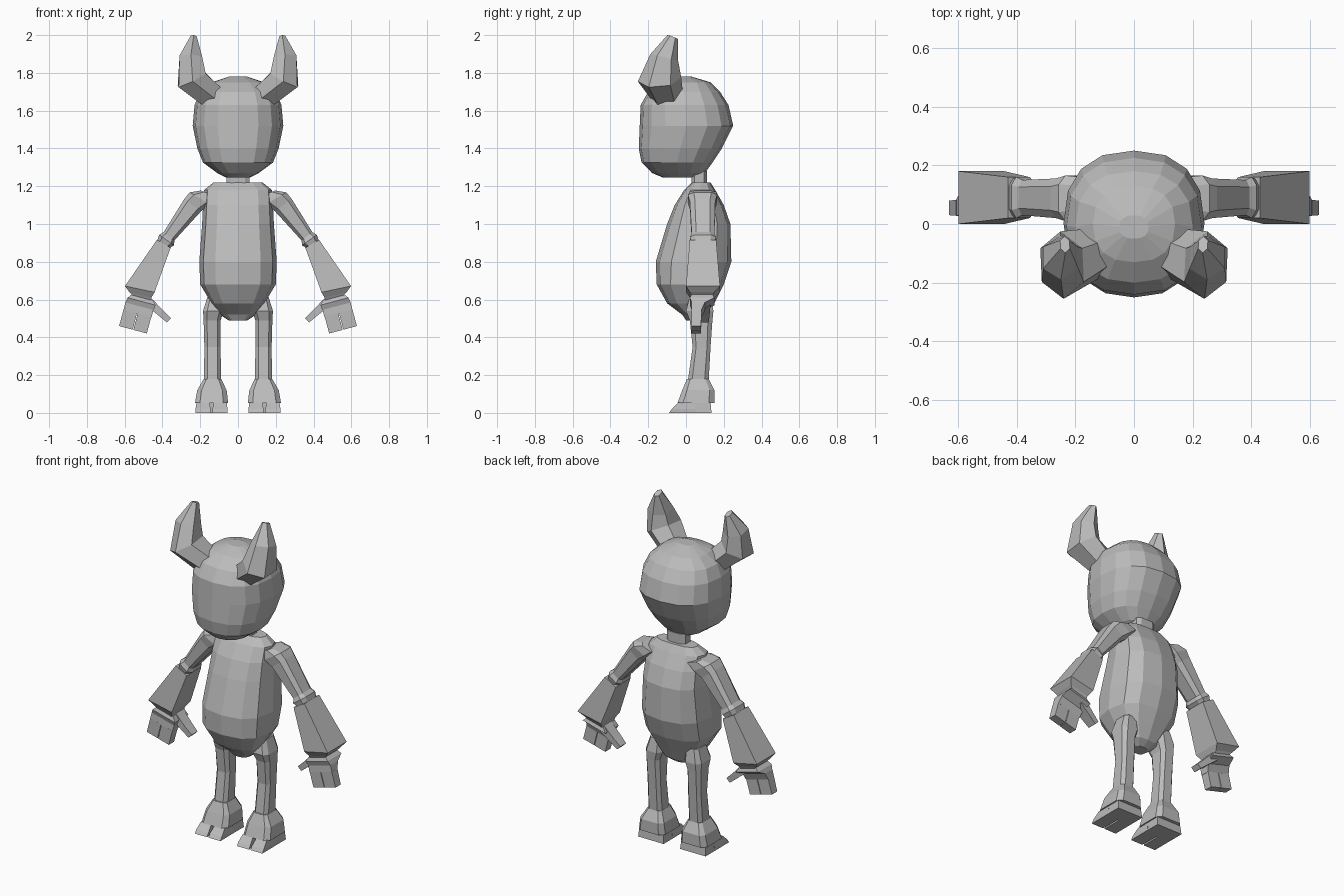
import bpy, bmesh, math
from mathutils import Vector

grey = bpy.data.materials.new("plain grey")
grey.diffuse_color = (0.5, 0.5, 0.5, 1)


def ring(c, u, v, n, p):
    """Super-ellipse outline round c with half axes u and v; p=50 is a box."""
    phase = 0.5 if n <= 8 else 0
    pts = []
    for i in range(n):
        a = 2 * math.pi * (i + phase) / n
        s = [math.copysign(abs(f) ** (2 / p), f) for f in (math.cos(a), math.sin(a))]
        pts.append(s)
    m = max(abs(s[0]) for s in pts)
    return [Vector(c) + Vector(u) * (a / m) + Vector(v) * (b / m) for a, b in pts]


def loft(name, rings, mirror=False):
    bm = bmesh.new()
    loops = [[bm.verts.new(p) for p in r] for r in rings]
    n = len(loops[0])
    for a, b in zip(loops, loops[1:]):
        for i in range(n):
            j = (i + 1) % n
            bm.faces.new((a[i], a[j], b[j], b[i]))
    bm.faces.new(loops[0])
    bm.faces.new(loops[-1])
    bmesh.ops.recalc_face_normals(bm, faces=bm.faces)
    me = bpy.data.meshes.new(name)
    bm.to_mesh(me)
    bm.free()
    me.materials.append(grey)
    ob = bpy.data.objects.new(name, me)
    bpy.context.collection.objects.link(ob)
    if mirror:
        ob.modifiers.new("mirror", 'MIRROR').use_mirror_merge = False


def limb(name, rows, n=8, p=3.5, mirror=True):
    """rows: centre x, z, half width, front y, back y, tilt in degrees"""
    rings = []
    for x, z, hw, yf, yb, t in rows:
        t = math.radians(t)
        rings.append(ring((x, (yf + yb) / 2, z),
                          (hw * math.cos(t), 0, hw * math.sin(t)),
                          (0, (yb - yf) / 2, 0), n, p))
    loft(name, rings, mirror)


def stack(name, rows, n, p):
    """rows: z, half width, front y, back y"""
    limb(name, [(0, z, hw, yf, yb, 0) for z, hw, yf, yb in rows], n, p, False)


# head, neck and body
stack("head", [(1.245, .06, -.12, .04), (1.27, .11, -.18, .10), (1.325, .185, -.235, .14),
               (1.40, .215, -.25, .19), (1.52, .24, -.245, .25), (1.63, .23, -.24, .225),
               (1.70, .20, -.20, .18), (1.75, .14, -.13, .13), (1.78, .05, -.05, .03)], 16, 2.4)
stack("neck", [(1.17, .062, .03, .11), (1.28, .062, .03, .11)], 8, 3.5)
stack("body", [(.49, .05, .0, .08), (.52, .095, -.02, .12), (.58, .14, -.10, .15),
               (.68, .20, -.155, .20), (.80, .205, -.16, .24), (1.0, .19, -.10, .235),
               (1.10, .185, -.06, .20), (1.18, .18, -.01, .155), (1.22, .13, .03, .13)], 12, 2.6)

# horns: centre, direction, half width, half depth
horn = []
for c, d, hw, hd in [((.11, -.09, 1.65), (.85, -.35, .5), .065, .07),
                     ((.245, -.14, 1.765), (.45, -.1, .9), .08, .10),
                     ((.25, -.115, 1.88), (-.05, .25, 1), .06, .066),
                     ((.235, -.07, 1.99), (-.1, .35, .9), .016, .026)]:
    d = Vector(d).normalized()
    u = Vector((0, 1, 0)).cross(d).normalized()
    horn.append(ring(c, u * hw, d.cross(u) * hd, 6, 2))
loft("horn", horn, True)

# arms
limb("upper_arm", [(.15, 1.16, .05, .02, .16, 20), (.20, 1.135, .065, .01, .165, 30),
                   (.24, 1.10, .055, .02, .155, 38), (.365, .935, .036, .03, .15, 38),
                   (.378, .915, .048, .02, .16, 35), (.40, .885, .035, .03, .15, 30)])
limb("forearm", [(.393, .895, .042, .02, .16, 30), (.52, .655, .08, 0, .18, 12),
                 (.517, .625, .06, .02, .15, 14), (.507, .605, .05, .03, .14, 15)], 4, 50)

# hands
limb("palm", [(.507, .615, .055, .03, .14, 15), (.51, .59, .077, .02, .15, 15),
              (.522, .565, .077, .03, .10, 15), (.532, .525, .077, .028, .082, 15)], 4, 50)
tilt = math.radians(15)
for name, off in (("inner_finger", -.039), ("outer_finger", .039)):
    dx, dz = off * math.cos(tilt), off * math.sin(tilt)
    limb(name, [(.532 + dx, .53 + dz, .037, .028, .082, 15),
                (.556 + dx, .44 + dz, .037, .03, .08, 15)], 4, 50)
limb("thumb", [(.47, .585, .024, .06, .13, -45), (.41, .53, .018, .06, .125, -45),
               (.365, .49, .016, .065, .12, -45)], 4, 50)

# legs, feet and toes
limb("leg", [(.12, .62, .04, .02, .13, 0), (.13, .54, .055, .0, .145, 0),
             (.137, .49, .045, .02, .14, 0), (.135, .35, .043, .035, .13, 0),
             (.135, .17, .045, .01, .12, 0)])
limb("foot", [(.135, .18, .046, .005, .12, 0), (.138, .12, .078, -.02, .15, 0),
              (.14, .052, .088, -.045, .15, 0)], 8, 5)
limb("heel", [(.14, .055, .08, .03, .13, 0), (.14, 0, .085, .03, .135, 0)], 4, 50)
for name, x in (("inner_toe", .095), ("outer_toe", .185)):
    limb(name, [(x, .055, .034, -.04, .05, 0), (x, .02, .04, -.075, .05, 0),
                (x, 0, .04, -.09, .05, 0)], 4, 50)
